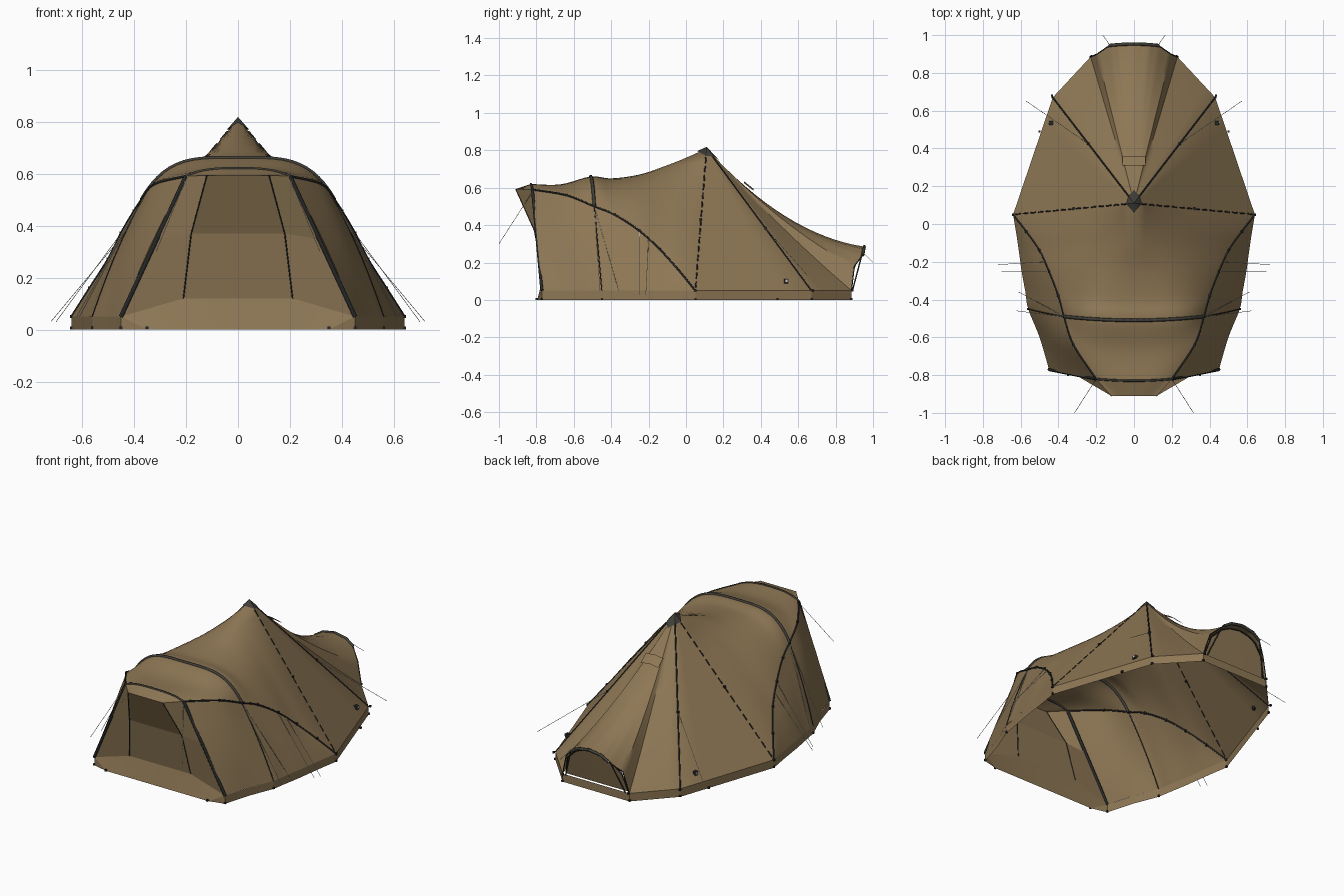
import bpy, bmesh, math
from mathutils import Vector

cube = bpy.data.objects.get("Cube")
if cube:
    bpy.data.objects.remove(cube)


def material(name, color):
    m = bpy.data.materials.new(name)
    m.use_nodes = True
    m.diffuse_color = (*color, 1)
    bsdf = m.node_tree.nodes["Principled BSDF"]
    bsdf.inputs["Base Color"].default_value = (*color, 1)
    bsdf.inputs["Roughness"].default_value = 0.9
    return m


canvas = material("tan canvas", (0.27, 0.185, 0.09))
trim = material("black trim", (0.02, 0.021, 0.021))
webbing = material("grey webbing", (0.05, 0.048, 0.04))
cord = material("pale cord", (0.6, 0.6, 0.58))


def lerp(a, b, t):
    return tuple(p + (q - p) * t for p, q in zip(a, b))


def smooth_path(pts, n):
    """Catmull-Rom samples through tuples of any length."""
    out = []
    for i in range(len(pts) - 1):
        a, b = pts[max(i - 1, 0)], pts[i]
        c, d = pts[i + 1], pts[min(i + 2, len(pts) - 1)]
        for k in range(n):
            t = k / n
            out.append(tuple(
                q + 0.5 * t * (r - p + t * (2*p - 5*q + 4*r - s + t * (3*(q - r) + s - p)))
                for p, q, r, s in zip(a, b, c, d)))
    return out + [pts[-1]]


def sheet(name, polys, mat, angle=35):
    """Join polygons into one sheet facing outward, mirrored across x."""
    bm = bmesh.new()
    for poly in polys:
        bm.faces.new([bm.verts.new(p) for p in poly])
    bmesh.ops.remove_doubles(bm, verts=bm.verts, dist=0.0005)
    bmesh.ops.recalc_face_normals(bm, faces=bm.faces)
    mid = Vector((0, 0, 0.1))
    if sum(f.normal.dot(f.calc_center_median() - mid) * f.calc_area() for f in bm.faces) < 0:
        bmesh.ops.reverse_faces(bm, faces=bm.faces)
    me = bpy.data.meshes.new(name)
    bm.to_mesh(me)
    bm.free()
    me.materials.append(mat)
    ob = bpy.data.objects.new(name, me)
    bpy.context.collection.objects.link(ob)
    bpy.ops.object.select_all(action='DESELECT')
    ob.select_set(True)
    bpy.context.view_layer.objects.active = ob
    bpy.ops.object.shade_smooth_by_angle(angle=math.radians(angle))
    ob.modifiers.new("Mirror", 'MIRROR').merge_threshold = 0.001


def quads(rows):
    return [(a[j], a[j + 1], b[j + 1], b[j])
            for a, b in zip(rows, rows[1:]) for j in range(len(a) - 1)]


def tubes(name, paths, r, mat):
    """Round cords along paths, on both sides."""
    cu = bpy.data.curves.new(name, 'CURVE')
    cu.dimensions = '3D'
    cu.bevel_depth = r
    cu.bevel_resolution = 1
    cu.use_fill_caps = True
    for path in paths:
        for sx in (1, -1):
            s = cu.splines.new('POLY')
            s.points.add(len(path) - 1)
            for p, q in zip(s.points, path):
                p.co = (sx * q[0], q[1], q[2], 1)
    cu.materials.append(mat)
    bpy.context.collection.objects.link(bpy.data.objects.new(name, cu))


def blocks(name, spots, size, mat):
    """Small boxes at the given spots, on both sides."""
    bm = bmesh.new()
    for p in spots:
        for sx in (1, -1):
            c = bmesh.ops.create_cube(bm, size=size)
            bmesh.ops.translate(bm, verts=c["verts"], vec=(sx * p[0], p[1], p[2]))
    me = bpy.data.meshes.new(name)
    bm.to_mesh(me)
    bm.free()
    me.materials.append(mat)
    bpy.context.collection.objects.link(bpy.data.objects.new(name, me))


# Stations: seam x y z, ridge y z, arch fullness, base x y
stations = [
    (.20, -.82, .59, -.83, .62, 3, .45, -.77),
    (.32, -.64, .56, -.67, .618, 3.5, .50, -.60),
    (.37, -.49, .50, -.51, .66, 4, .56, -.45),
    (.40, -.38, .455, -.40, .65, 3, .575, -.36),
    (.45, -.25, .37, -.25, .67, 2.2, .595, -.25),
    (.50, -.14, .27, -.12, .713, 1.6, .61, -.14),
    (.57, -.04, .16, 0, .76, 1.25, .625, -.04),
    (.64, .05, .05, .11, .81, 1, .64, .05)]
fine = smooth_path(stations, 5)
HEM = 0.05


def arch(s, n=16):
    """Half cross-section from ridge to seam."""
    x, y, z, cy, cz, p = s[:6]
    us = [math.sin(i / n * math.pi / 2) for i in range(n + 1)]
    return [(x * u, cy + (y - cy) * u ** min(p, 2), cz + (z - cz) * u ** p) for u in us]


# Front canopy and side walls
sheet("front_canopy", quads([arch(s) for s in fine]), canvas)
walls = []
for s in fine[:-1]:
    col = [lerp(s[:3], (s[6], s[7], HEM), k / 6) for k in range(7)]
    walls.append([(x + 0.012 * math.sin(k / 6 * math.pi) * (s[2] - HEM) / .5, y, z)
                  for k, (x, y, z) in enumerate(col)])
last = walls[-1]
wall_end = [(last[k], last[k + 1], fine[-1][:3]) for k in range(6)]
sheet("side_walls", quads(walls) + wall_end, canvas)

# Rear fan stretched from the peak, sagging toward the hood
peak = (0, .11, .81)
rim = [(.64, .05, HEM, 0), (.43, .67, HEM, 0), (.23, .885, HEM, .025),
       (.195, .9, .18, .055), (.13, .945, .24, .085),
       (.08, .95, .272, .097), (0, .953, .285, .1)]
rim_fine = [lerp(a, b, k / 4) for a, b in zip(rim, rim[1:]) for k in range(4)] + [rim[-1]]


def ray(r, n=16):
    pts = []
    for i in range(n + 1):
        s = i / n
        x, y, z = lerp(peak, r[:3], s)
        pts.append((x, y, z - 4 * r[3] * s * (1 - s)))
    return pts


fan = []
for a, b in zip(rim_fine, rim_fine[1:]):
    ra, rb = ray(a), ray(b)
    fan.append((peak, ra[1], rb[1]))
    fan += quads([ra[1:], rb[1:]])
sheet("rear_canopy", fan, canvas)

# Vertical hem around the foot
foot_line = [(s[6], s[7]) for s in stations] + [r[:2] for r in rim[1:3]]
sheet("hem_skirt", quads([[(x, y, HEM) for x, y in foot_line],
                          [(x, y, 0) for x, y in foot_line]]), canvas, 10)

# Front entrance: flaps, door, overhanging window and sill
leg_foot, leg_top = (.45, -.77, HEM), (.20, -.82, .59)
visor, knee, door_foot = (.12, -.91, .593), (.18, -.81, .37), (.21, -.765, .12)
toe, corner = (.35, -.795, 0), (.45, -.77, 0)


def centre(p):
    return (0, p[1], p[2])


leg_mid = lerp(leg_foot, leg_top, .55)
sheet("entrance_flaps", [(leg_foot, leg_mid, knee, door_foot),
                         (leg_mid, leg_top, visor, knee)], canvas, 10)
sheet("door_panel", [(door_foot, knee, centre(knee), centre(door_foot))], canvas, 10)
sheet("overhang_panel", [(knee, visor, centre(visor), centre(knee))], canvas, 10)
sheet("entrance_sill", [(leg_foot, door_foot, toe), (leg_foot, toe, corner),
                        (door_foot, centre(door_foot), centre(toe), toe)], canvas, 10)
front_arch = arch(fine[0])
sheet("visor", [(a, b, lerp(centre(visor), visor, (i + 1) / 16), lerp(centre(visor), visor, i / 16))
                for i, (a, b) in enumerate(zip(front_arch, front_arch[1:]))], canvas)

# Rear door leaning out under the hood
door_arch = [(.215, .868, HEM), (.185, .895, .17), (.12, .915, .232), (.07, .92, .255), (0, .923, .265)]
sheet("rear_door", [door_arch + [(0, .868, HEM)]], canvas, 10)
sheet("rear_sill", [((.23, .885, HEM), (0, .885, HEM), (0, .885, 0), (.23, .885, 0))], canvas, 10)

# Poles and seams
tubes("front_hoop", [front_arch], .006, webbing)
tubes("front_legs", [[leg_top, leg_foot]], .009, trim)
tubes("middle_hoop", [arch(fine[10])], .009, webbing)
tubes("roof_seams", [[s[:3] for s in fine]], .005, trim)
side_ray = ray(rim[0], 48)
tubes("side_seam_stitches", [side_ray[i:i + 3] for i in range(0, 46, 3)], .004, trim)
tubes("rear_seams", [ray(rim[1])], .004, trim)
tubes("wall_seams", [walls[10]], .003, trim)
tubes("entrance_zips", [[visor, knee, door_foot]], .003, trim)
tubes("hood_lip", [[r[:3] for r in rim[4:]]], .009, webbing)
tubes("hood_edge", [[r[:3] for r in rim[2:5]]], .003, trim)
tubes("hood_poles", [[(.205, .89, HEM), (.135, .94, .24)]], .004, webbing)
tubes("rear_door_zip", [[(x, y + .004, z) for x, y, z in door_arch]], .004, trim)

# Peak cap, following the canopy slopes
cap_ring = [(0, .06, .796), (.042, .107, .77), (.03, .15, .767), (0, .178, .748)]
sheet("peak_cap", [(a, b, (0, .11, .818)) for a, b in zip(cap_ring, cap_ring[1:])], webbing, 10)

# Rear vent flap
sheet("vent_flap", [((0, .31, .635), (.06, .31, .625), (.06, .36, .585), (0, .36, .595))], canvas, 10)

# Guy lines
guys = [((.2, -.82, .58), (.315, -1, .3)), ((.47, -.2, .33), (.72, -.215, .03)),
        ((.45, -.25, .37), (.70, -.25, .03)), ((.37, -.49, .5), (.61, -.36, HEM)),
        ((.37, -.49, .5), (.62, -.46, HEM)), ((.25, .43, .38), (.57, .65, .13)),
        ((.13, .95, .25), (.165, 1, .2))]
tubes("guy_lines", guys, .0013, cord)

# Buckles on the seams, pegs at the foot and a small side port
blocks("buckles", [s[:3] for s in stations[1:]] + [side_ray[24], ray(rim[1])[9]], .013, trim)
pegs = [(x, y, .006) for x, y in (foot_line[0], foot_line[2], *foot_line[7:])]
pegs += [(.435, .68, HEM), (.5, .49, .006), (.225, .89, HEM), (.35, -.8, .006)]
blocks("pegs", pegs, .011, trim)
blocks("port_frame", [(.44, .535, .1)], .022, trim)
blocks("port_cover", [(.447, .538, .102)], .014, cord)
